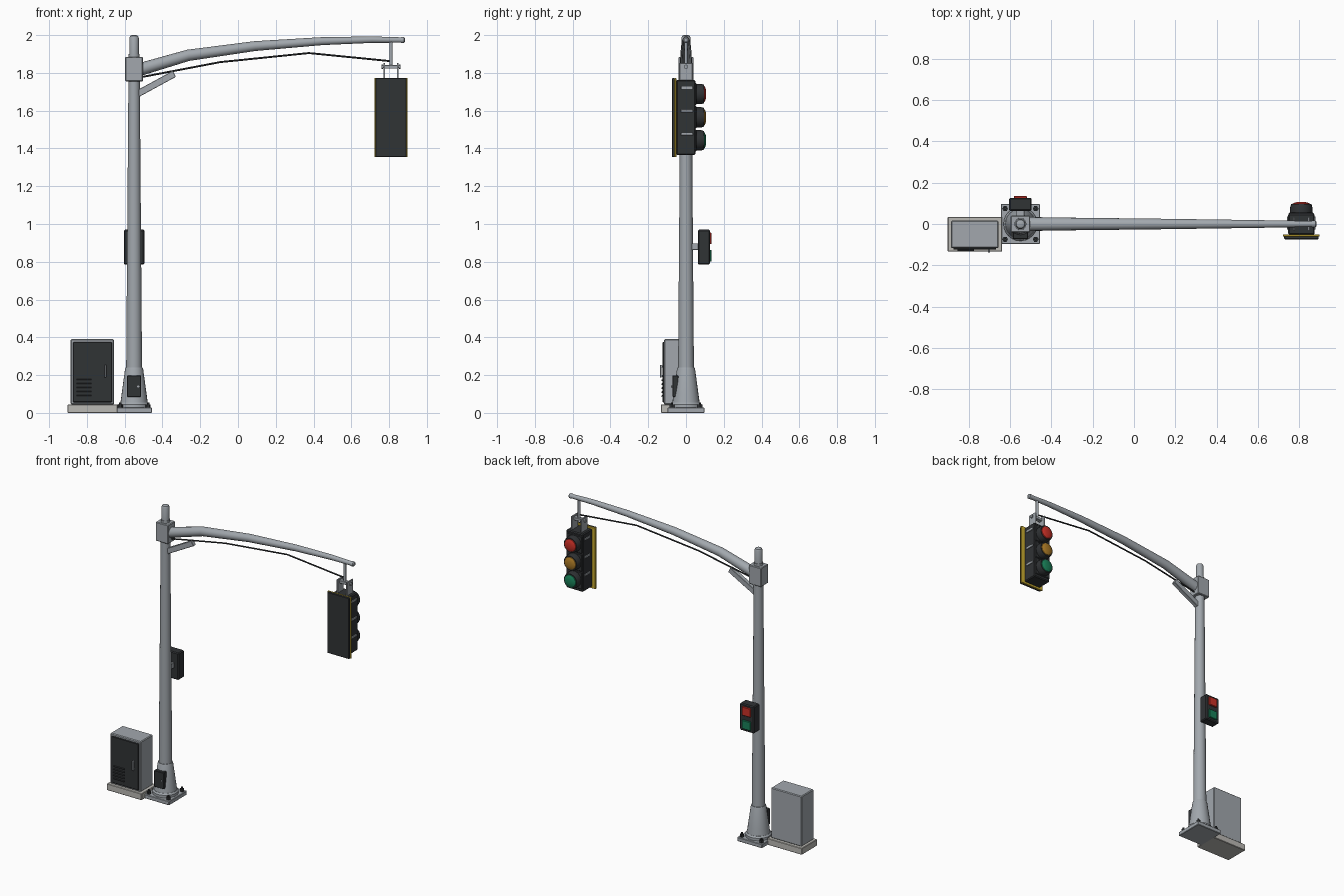
import bpy, bmesh
from math import pi, radians, atan2, hypot
from mathutils import Vector, Matrix

if "Cube" in bpy.data.objects:
    bpy.data.objects.remove(bpy.data.objects["Cube"])

def material(name, c):
    m = bpy.data.materials.new(name)
    m.diffuse_color = (*c, 1)
    m.use_nodes = True
    m.node_tree.nodes["Principled BSDF"].inputs["Base Color"].default_value = m.diffuse_color
    return m

GREY = material("steel_grey", (0.36, 0.39, 0.42))
CONC = material("concrete", (0.5, 0.49, 0.46))
DARK = material("dark_housing", (0.03, 0.033, 0.036))
YELLOW = material("yellow_border", (0.6, 0.42, 0.03))
RED = material("red_lens", (0.6, 0.03, 0.02))
AMBER = material("amber_lens", (0.42, 0.2, 0.02))
GREEN = material("green_lens", (0.01, 0.22, 0.1))

def finish(name, bm, mat, smooth=False):
    bmesh.ops.recalc_face_normals(bm, faces=bm.faces)
    me = bpy.data.meshes.new(name)
    bm.to_mesh(me)
    bm.free()
    ob = bpy.data.objects.new(name, me)
    bpy.context.collection.objects.link(ob)
    me.materials.append(mat)
    if smooth:
        bpy.ops.object.select_all(action='DESELECT')
        bpy.context.view_layer.objects.active = ob
        ob.select_set(True)
        bpy.ops.object.shade_smooth_by_angle(angle=radians(35))
    return ob

def box(name, x, y, z, mat=GREY, bevel=0.0, rot=None):
    """Box from (min, max) ranges on each axis."""
    bm = bmesh.new()
    size = Vector((x[1] - x[0], y[1] - y[0], z[1] - z[0]))
    bmesh.ops.create_cube(bm, size=1, matrix=Matrix.Diagonal((*size, 1)))
    if bevel:
        bmesh.ops.bevel(bm, geom=bm.edges[:], offset=bevel, segments=1, affect='EDGES')
    ob = finish(name, bm, mat)
    ob.location = (sum(x) / 2, sum(y) / 2, sum(z) / 2)
    if rot:
        ob.rotation_euler = rot
    return ob

def lathe(name, profile, loc, mat=GREY, axis='Z', sides=24):
    """Closed turned part from (radius, height) points."""
    bm = bmesh.new()
    vs = [bm.verts.new((r, 0, h)) for r, h in [(0, profile[0][1])] + profile + [(0, profile[-1][1])]]
    es = [bm.edges.new(p) for p in zip(vs, vs[1:])]
    bmesh.ops.spin(bm, geom=vs + es, cent=(0, 0, 0), axis=(0, 0, 1), angle=2 * pi, steps=sides)
    bmesh.ops.remove_doubles(bm, verts=bm.verts, dist=1e-5)
    ob = finish(name, bm, mat, True)
    ob.location = loc
    ob.rotation_euler = {'Z': (0, 0, 0), 'Y': (-pi / 2, 0, 0), 'X': (0, pi / 2, 0)}[axis]
    return ob

def tube(name, pts, mat, res=4):
    """Tapered tube through (x, y, z, radius) points."""
    cu = bpy.data.curves.new(name, 'CURVE')
    cu.dimensions = '3D'
    cu.bevel_depth = 1
    cu.bevel_resolution = res
    cu.use_fill_caps = True
    sp = cu.splines.new('POLY')
    sp.points.add(len(pts) - 1)
    for p, (x, y, z, r) in zip(sp.points, pts):
        p.co = (x, y, z, 1)
        p.radius = r
    ob = bpy.data.objects.new(name, cu)
    bpy.context.collection.objects.link(ob)
    cu.materials.append(mat)
    bpy.ops.object.select_all(action='DESELECT')
    bpy.context.view_layer.objects.active = ob
    ob.select_set(True)
    bpy.ops.object.convert(target='MESH')
    bpy.ops.object.shade_smooth_by_angle(angle=radians(35))
    return ob

PX = -0.55   # pole axis
SX = 0.81    # signal axis

# pole base
box("base_plate", (PX - .095, PX + .095), (-.097, .097), (0, .028), GREY, .003)
lathe("base_flange", [(.082, .028), (.082, .045), (.074, .055)], (PX, 0, 0))
lathe("base_cone", [(.073, .05), (.066, .1), (.048, .232), (.045, .24)], (PX, 0, 0))
for i in (-1, 1):
    for j in (-1, 1):
        lathe("anchor_bolt", [(.014, .028), (.014, .045), (.007, .045), (.007, .056)],
              (PX + .074 * i, .074 * j, 0), DARK, sides=6)
box("hand_hole_cover", (PX - .037, PX + .037), (-.072, -.04), (.085, .198), DARK, .003)
lathe("cover_lock", [(.006, 0), (.006, .008)], (PX + .022, -.079, .14), GREY, 'Y', 10)

# pole and clamp
lathe("pole", [(.042, .23), (.029, 1.9)], (PX, 0, 0))
lathe("pole_cap", [(.025, 1.88), (.025, 1.985), (.02, 1.996), (.012, 2.0)], (PX, 0, 0))
box("arm_clamp", (PX - .047, PX + .047), (-.04, .04), (1.755, 1.885), GREY, .004)

# mast arm, brace and cable
tube("mast_arm", [(-.53, 0, 1.815, .034), (-.264, 0, 1.893, .030), (.09, 0, 1.942, .026),
                  (.443, 0, 1.968, .021), (.71, 0, 1.976, .017), (.87, 0, 1.974, .014)], GREY, 6)
lathe("arm_end_cap", [(.016, -.008), (.017, 0), (.016, .008), (.01, .014)], (.87, 0, 1.974), GREY, 'X', 16)
a, b = (-.53, 1.69), (-.337, 1.795)
cx, cz, ln = (a[0] + b[0]) / 2, (a[1] + b[1]) / 2, hypot(b[0] - a[0], b[1] - a[1])
box("arm_brace", (cx - ln / 2, cx + ln / 2), (-.014, .014), (cz - .018, cz + .018), GREY, .002,
    (0, -atan2(b[1] - a[1], b[0] - a[0]), 0))
tube("signal_cable", [(-.51, 0, 1.778, .005), (-.095, 0, 1.857, .005),
                      (.375, 0, 1.905, .005), (SX, 0, 1.862, .005)], DARK, 2)

# signal hanger
lathe("hanger_post", [(.009, 1.835), (.009, 1.97)], (SX, 0, 0), sides=12)
lathe("hanger_pin", [(.007, -.048), (.007, .048)], (SX, 0, 1.832), GREY, 'X', 12)
box("hanger_block", (SX - .034, SX + .034), (-.014, .014), (1.822, 1.842), GREY, .002)
for s in (-1, 1):
    x = SX + s * .036
    box("hanger_plate", (x - .005, x + .005), (-.034, .034), (1.755, 1.853), GREY, .002)
    lathe("hanger_nut", [(.012, -.004), (.012, .004)], (SX + s * .046, 0, 1.832), GREY, 'X', 6)

# signal head
box("signal_housing", (SX - .064, SX + .064), (-.052, .05), (1.365, 1.762), DARK, .006)
box("backplate_border", (SX - .0885, SX + .0885), (-.061, -.05), (1.354, 1.772), YELLOW, .002)
box("backplate", (SX - .083, SX + .083), (-.074, -.058), (1.354, 1.772), DARK, .003)
for z, mat, n in ((1.688, RED, "red"), (1.565, AMBER, "amber"), (1.443, GREEN, "green")):
    box(n + "_section_door", (SX - .061, SX + .061), (.04, .055), (z - .059, z + .059), DARK, .004)
    lathe(n + "_visor", [(.054, .05), (.054, .08), (.049, .096), (.044, .096)], (SX, 0, z), DARK, 'Y')
    lathe(n + "_lens", [(.045, .092), (.041, .099), (.03, .104), (.015, .107)], (SX, 0, z), mat, 'Y')
    for s in (-1, 1):
        x = SX + s * .065
        box(n + "_hinge", (x - .004, x + .004), (-.026, .036), (z + .026, z + .04), GREY, .001)

# pedestrian signal
box("pedestrian_bracket", (PX - .02, PX + .02), (.02, .068), (.862, .898), GREY, .002)
box("pedestrian_housing", (PX - .054, PX + .054), (.063, .127), (.785, .97), DARK, .006)
for z, mat, n in ((.924, RED, "stop"), (.832, GREEN, "walk")):
    box("pedestrian_%s_lens" % n, (PX - .032, PX + .032), (.12, .136), (z - .03, z + .03), mat, .003)

# control cabinet
box("cabinet_pad", (-.902, -.638), (-.133, .034), (0, .045), CONC, .003)
box("cabinet_body", (-.887, -.656), (-.117, .016), (.045, .39), GREY, .005)
box("cabinet_door", (-.874, -.668), (-.124, -.11), (.056, .375), DARK, .003)
for s in (.196, .246):
    box("handle_stub", (-.706, -.698), (-.13, -.12), (s - .005, s + .005), GREY)
box("cabinet_handle", (-.707, -.697), (-.138, -.129), (.188, .254), GREY, .002)
for i in range(5):
    z = .09 + .021 * i
    box("cabinet_louver", (-.855, -.775), (-.13, -.12), (z - .004, z + .004), DARK, .0, (radians(20), 0, 0))
